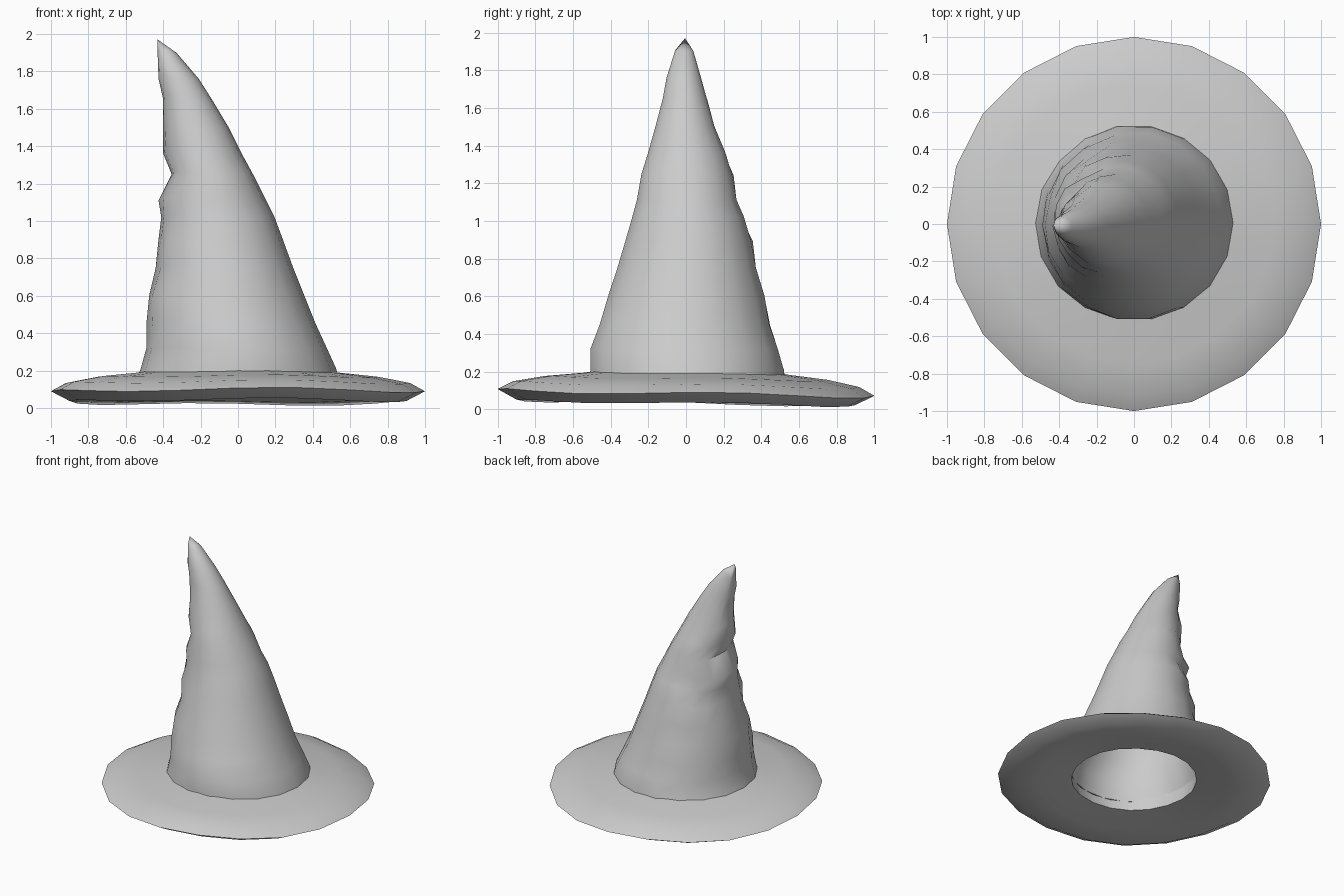
import bpy, bmesh
from math import sin, cos, pi, radians

if "Cube" in bpy.data.objects:
    bpy.data.objects.remove(bpy.data.objects["Cube"])


def loft(name, rings, closed=False):
    """Skin a list of rings; close into a tube loop, or cap a one-point ring."""
    bm = bmesh.new()
    loops = [[bm.verts.new(p) for p in ring] for ring in rings]
    pairs = list(zip(loops, loops[1:]))
    if closed:
        pairs.append((loops[-1], loops[0]))
    for a, b in pairs:
        n = max(len(a), len(b))
        for i in range(n):
            j = (i + 1) % n
            if len(a) == 1:
                bm.faces.new((a[0], b[j], b[i]))
            elif len(b) == 1:
                bm.faces.new((a[i], a[j], b[0]))
            else:
                bm.faces.new((a[i], a[j], b[j], b[i]))
    bmesh.ops.recalc_face_normals(bm, faces=bm.faces[:])
    mesh = bpy.data.meshes.new(name)
    bm.to_mesh(mesh)
    bm.free()
    ob = bpy.data.objects.new(name, mesh)
    bpy.context.collection.objects.link(ob)
    bpy.ops.object.select_all(action='DESELECT')
    ob.select_set(True)
    bpy.context.view_layer.objects.active = ob
    bpy.ops.object.shade_smooth_by_angle(angle=radians(42))
    return ob


# Brim: thick, gently waving disc with an open centre
BRIM_SIDES = 20
brim_profile = [(0.47, 0.20), (0.54, 0.187), (0.75, 0.163), (0.92, 0.128),
                (1.00, 0.083), (0.90, 0.032), (0.70, 0.042), (0.46, 0.075)]


def brim_ring(r, z):
    ring = []
    for i in range(BRIM_SIDES):
        a = 2 * pi * i / BRIM_SIDES
        wave = -0.018 * sin(a) + 0.010 * cos(4 * a - 0.9)
        ring.append((r * cos(a), r * sin(a), z + r * r * wave))
    return ring


loft("brim", [brim_ring(r, z) for r, z in brim_profile], closed=True)

# Crown: leaning, creased cone; each row is z, left, right, front, back
CROWN_SIDES = 18
crown_rows = [
    (0.15, -0.54, 0.54, -0.52, 0.53), (0.21, -0.52, 0.525, -0.515, 0.525),
    (0.32, -0.49, 0.475, -0.515, 0.495), (0.45, -0.49, 0.415, -0.465, 0.45),
    (0.60, -0.475, 0.355, -0.42, 0.42), (0.75, -0.44, 0.295, -0.37, 0.38),
    (0.90, -0.425, 0.24, -0.325, 0.345), (1.02, -0.41, 0.195, -0.29, 0.31),
    (1.11, -0.425, 0.15, -0.265, 0.275), (1.25, -0.355, 0.08, -0.24, 0.245),
    (1.36, -0.40, 0.02, -0.205, 0.21), (1.50, -0.40, -0.05, -0.165, 0.155),
    (1.65, -0.40, -0.14, -0.125, 0.11), (1.76, -0.425, -0.21, -0.105, 0.08),
    (1.90, -0.43, -0.33, -0.06, 0.04)]


def crown_ring(row, inset=0.0):
    z, x0, x1, y0, y1 = row
    cx, cy, rx, ry = (x0 + x1) / 2, (y0 + y1) / 2, (x1 - x0) / 2, (y1 - y0) / 2
    ring = []
    for i in range(CROWN_SIDES):
        a = 2 * pi * i / CROWN_SIDES
        # slanting folds on the drooping side
        fold = max(0.0, -cos(a + 0.3)) * abs(sin(a)) * min(1, z)
        k = 1 + 0.11 * fold * sin(17 * z + 3 * a)
        ring.append((cx + (rx - inset) * k * cos(a),
                     cy + (ry - inset) * k * sin(a),
                     z + 0.06 * fold * sin(2 * a)))
    return ring


outer = [crown_ring(r) for r in crown_rows] + [[(-0.43, -0.005, 1.97)]]
lining = [[(-0.33, 0.0, 1.72)]] + [crown_ring(r, 0.06) for r in crown_rows[-4::-1]]
shell = loft("crown", lining + outer)
